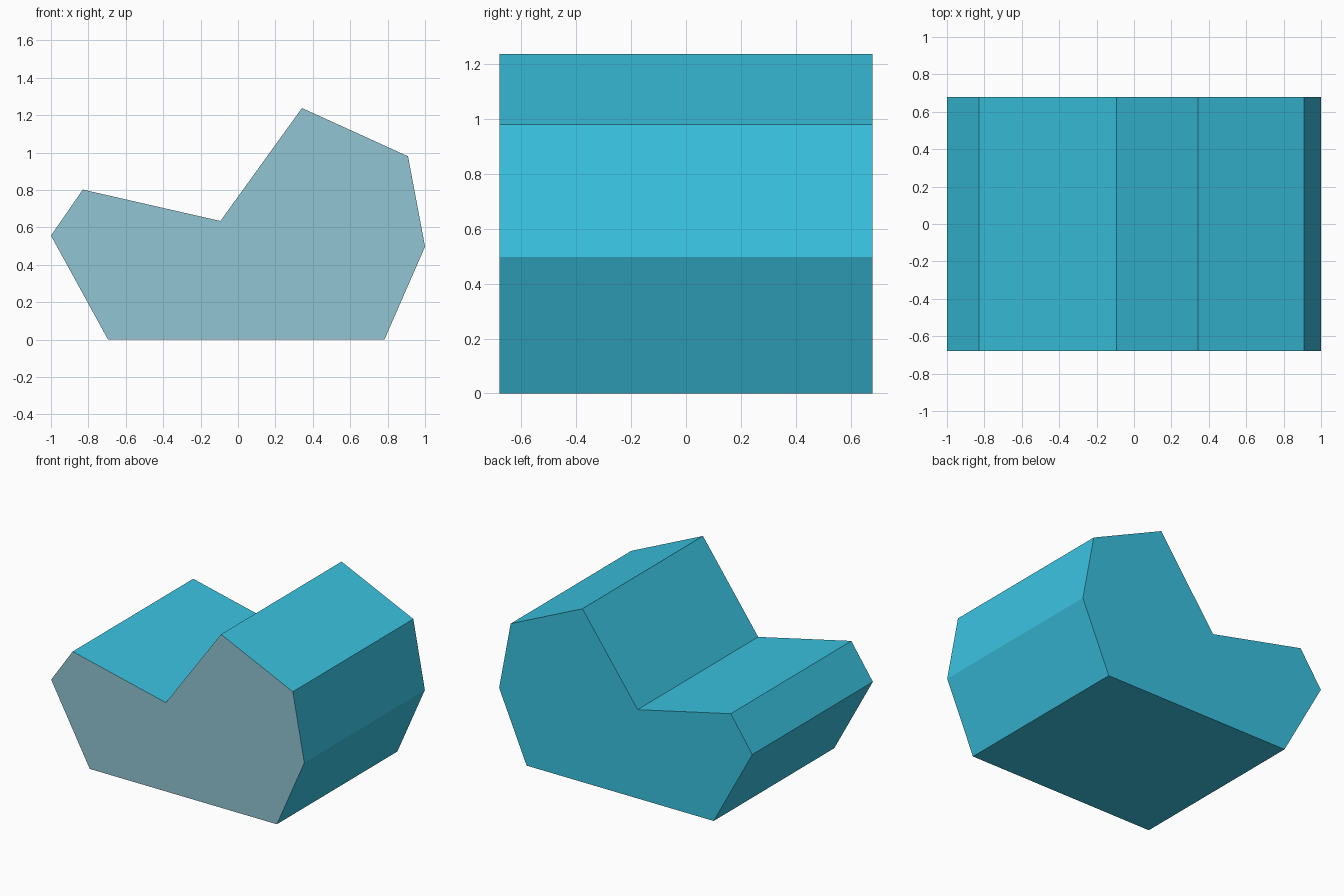
import bpy
import bmesh

if "Cube" in bpy.data.objects:
    bpy.data.objects.remove(bpy.data.objects["Cube"])


def make_material(name, rgb):
    mat = bpy.data.materials.new(name)
    mat.diffuse_color = (*rgb, 1.0)
    mat.use_nodes = True
    mat.node_tree.nodes["Principled BSDF"].inputs["Base Color"].default_value = mat.diffuse_color
    return mat


HALF_DEPTH = 0.68

# Side profile (x, z): a faceted block with a low seat and a raised back
PROFILE = [
    (-0.695, 0.0), (0.783, 0.0), (1.0, 0.497), (0.909, 0.98),
    (0.342, 1.238), (-0.094, 0.634), (-0.83, 0.802), (-1.0, 0.556),
]

# Extrude the profile from front to back
bm = bmesh.new()
front = bm.faces.new([bm.verts.new((x, -HALF_DEPTH, z)) for x, z in PROFILE])
result = bmesh.ops.extrude_face_region(bm, geom=[front], use_keep_orig=True)
moved = [g for g in result["geom"] if isinstance(g, bmesh.types.BMVert)]
bmesh.ops.translate(bm, verts=moved, vec=(0, 2 * HALF_DEPTH, 0))
bmesh.ops.recalc_face_normals(bm, faces=bm.faces)

# The front end is pale, all other faces are turquoise
for face in bm.faces:
    face.material_index = 1 if face.normal.y < -0.9 else 0

mesh = bpy.data.meshes.new("faceted_block")
bm.to_mesh(mesh)
bm.free()
mesh.materials.append(make_material("turquoise", (0.042, 0.539, 0.745)))
mesh.materials.append(make_material("pale grey blue", (0.283, 0.558, 0.651)))
block = bpy.data.objects.new("faceted_block", mesh)
bpy.context.collection.objects.link(block)
